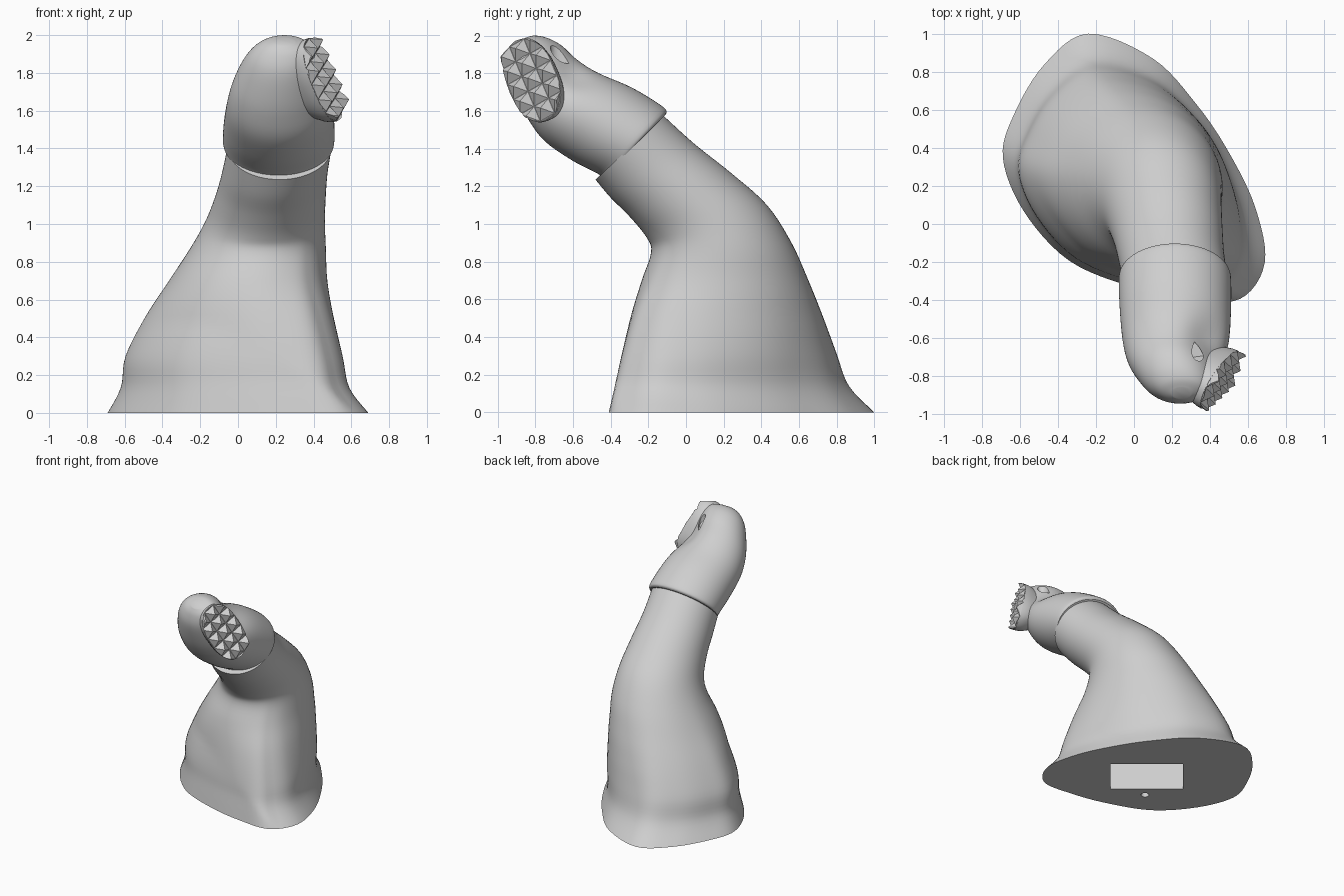
import bpy, bmesh, math
from mathutils import Vector, Matrix

if "Cube" in bpy.data.objects:
    bpy.data.objects.remove(bpy.data.objects["Cube"])

grey = bpy.data.materials.new("light_grey")
grey.use_nodes = True
grey.diffuse_color = (0.62, 0.62, 0.62, 1)
grey.node_tree.nodes["Principled BSDF"].inputs["Base Color"].default_value = (0.62, 0.62, 0.62, 1)


def finish(bm, name):
    bmesh.ops.recalc_face_normals(bm, faces=bm.faces)
    mesh = bpy.data.meshes.new(name)
    bm.to_mesh(mesh)
    bm.free()
    mesh.materials.append(grey)
    ob = bpy.data.objects.new(name, mesh)
    bpy.context.collection.objects.link(ob)
    return ob


def activate(ob):
    bpy.ops.object.select_all(action='DESELECT')
    ob.select_set(True)
    bpy.context.view_layer.objects.active = ob


def smooth(ob, angle=35):
    activate(ob)
    bpy.ops.object.shade_smooth_by_angle(angle=math.radians(angle))


def cut(ob, cutter):
    cutter.hide_render = True
    mod = ob.modifiers.new("cut", 'BOOLEAN')
    mod.operation = 'DIFFERENCE'
    mod.solver = 'EXACT'
    mod.object = cutter
    activate(ob)
    bpy.ops.object.modifier_apply(modifier=mod.name)
    bpy.data.objects.remove(cutter)


def spline(a, b, c, d, t):
    return 0.5 * (2 * b + (c - a) * t + (2 * a - 5 * b + 4 * c - d) * t * t
                  + (3 * b - a - 3 * c + d) * t ** 3)


def loft(bm, rings):
    loops = [[bm.verts.new(p) for p in ring] for ring in rings]
    n = len(loops[0])
    for lo, hi in zip(loops, loops[1:]):
        for i in range(n):
            j = (i + 1) % n
            bm.faces.new((lo[i], lo[j], hi[j], hi[i]))
    bm.faces.new(loops[0][::-1])
    bm.faces.new(loops[-1])


# Footprint of the base, normalised to a unit box
foot = [(.69, -.2), (.64, .09), (.5, .38), (.33, .63), (.1, .87), (-.24, 1), (-.47, .84),
        (-.63, .58), (-.69, .35), (-.58, .07), (-.34, -.19), (0, -.33), (.3, -.39), (.56, -.39)]
pts = [Vector((x / .69, (y - .295) / .705)) for x, y in foot]
outline = [spline(pts[i - 1], pts[i], pts[(i + 1) % len(pts)], pts[(i + 2) % len(pts)], k / 6)
           for i in range(len(pts)) for k in range(6)]


def section(s):
    """Ring between a front and a back point; the last value blends circle to footprint.
    The front right corner keeps the flatter footprint shape for longer."""
    fy, fz, by, bz, x0, x1, blend = s
    start, along = Vector((0, fy, fz)), Vector((0, by - fy, bz - fz))
    shape = [p.normalized().lerp(p, min(1, blend * (1 + max(0, -p.x - p.y)))) for p in outline]
    us, vs = [p.x for p in shape], [p.y for p in shape]
    ring = []
    for p in shape:
        u = (p.x - min(us)) / (max(us) - min(us))
        v = (p.y - min(vs)) / (max(vs) - min(vs))
        ring.append(start + along * v + Vector((x0 + (x1 - x0) * u, 0, 0)))
    return ring


def tube(sections, steps):
    keys = [Vector(s) for s in sections]
    rings = []
    for i in range(len(keys) - 1):
        a, d = keys[max(i - 1, 0)], keys[min(i + 2, len(keys) - 1)]
        rings += [section(spline(a, keys[i], keys[i + 1], d, k / steps)) for k in range(steps)]
    bm = bmesh.new()
    loft(bm, rings + [section(keys[-1])])
    return bm


# Flared base and bent neck
body = finish(tube([
    (-.41, 0, 1, 0, -.69, .69, 1),
    (-.38, .13, .865, .14, -.62, .59, .8),
    (-.345, .29, .80, .31, -.595, .555, .62),
    (-.29, .52, .73, .5, -.49, .505, .42),
    (-.235, .7, .65, .7, -.365, .473, .2),
    (-.185, .85, .56, .9, -.25, .465, .07),
    (-.21, .93, .43, 1.10, -.17, .46, 0),
    (-.30, 1.04, .24, 1.27, -.115, .465, 0),
    (-.40, 1.14, .045, 1.425, -.08, .475, 0),
    (-.48, 1.235, -.12, 1.575, -.055, .495, 0)], 5), "bent_body")

# Slot and screw hole under the base
turn = Matrix.Rotation(math.radians(140), 4, 'Z')
bm = bmesh.new()
bmesh.ops.create_cube(bm, size=1, matrix=Matrix.Translation((.02, .175, .1)) @ turn
                      @ Matrix.Diagonal((.55, .38, .5, 1)))
cut(body, finish(bm, "slot_cutter"))
bm = bmesh.new()
bmesh.ops.create_cone(bm, cap_ends=True, segments=24, radius1=.03, radius2=.03, depth=.4,
                      matrix=Matrix.Translation((-.15, -.05, .05)))
cut(body, finish(bm, "hole_cutter"))
smooth(body)

# Rounded head sleeve
bm = tube([
    (-.445, 1.243, -.105, 1.583, -.07, .50, 0),
    (-.465, 1.265, -.12, 1.62, -.08, .51, 0),
    (-.60, 1.335, -.28, 1.72, -.075, .51, 0),
    (-.75, 1.44, -.46, 1.80, -.06, .50, 0),
    (-.84, 1.56, -.57, 1.87, -.035, .47, 0),
    (-.90, 1.68, -.66, 1.95, .01, .44, 0),
    (-.94, 1.80, -.74, 1.99, .065, .41, 0),
    (-.94, 1.89, -.81, 2.0, .13, .37, 0),
    (-.92, 1.945, -.86, 1.985, .2, .3, 0)], 5)
# Soft hollow behind the pad
hollow = Vector((.42, -.61, 1.85))
for v in bm.verts:
    d = (v.co - hollow).length
    v.co -= Vector((.4, 0, .8)) * .06 * math.exp(-(d / .14) ** 2)
head = finish(bm, "rounded_head")

# Teardrop notch on top of the head
drop = []
for i in range(20):
    a = math.tau * i / 20
    drop.append((.33 + .036 * math.sin(a) * math.sin(a / 2) - .012 * math.cos(a),
                 -.67 + .05 * math.cos(a)))
bm = bmesh.new()
loft(bm, [[Vector((x, y, z)) for x, y in drop] for z in (1.84, 2.1)])
cut(head, finish(bm, "notch_cutter"))
smooth(head)

# Frame of the gripping pad: long axis, short axis, facing
facing = Vector((.87, -.43, .2)).normalized()
long_axis = Vector((.40, .33, -.83))
long_axis = (long_axis - facing * long_axis.dot(facing)).normalized()
short_axis = facing.cross(long_axis)
frame = Matrix((long_axis, short_axis, facing)).transposed().to_4x4()
frame.translation = (.475, -.83, 1.77)


def pad_ring(z, scale, count=48):
    ring = []
    for i in range(count):
        a = math.tau * i / count
        c, s = math.cos(a), math.sin(a)
        ring.append(Vector((.24 * scale * math.copysign(abs(c) ** .85, c),
                            .142 * scale * math.copysign(abs(s) ** .85, s), z)))
    return ring


# Neck that carries the pad
bm = bmesh.new()
loft(bm, [pad_ring(z, s) for z, s in
          ((-.28, .5), (-.2, .66), (-.14, .82), (-.09, .94), (-.055, .99), (-.03, 1))])
bm.transform(frame)
smooth(finish(bm, "pad_neck"))

# Grid of pyramid teeth trimmed to the pad outline
pitch, height = .092, .05
bm = bmesh.new()
for i in range(-3, 4):
    for j in range(-2, 3):
        place = Matrix.Translation((i * pitch, j * pitch, height / 2 - .031))
        bmesh.ops.create_cone(bm, cap_ends=True, segments=4, radius1=pitch / math.sqrt(2),
                              radius2=0, depth=height,
                              matrix=place @ Matrix.Rotation(math.pi / 4, 4, 'Z'))
edge = pad_ring(0, 1, 24)
for p, q in zip(edge, edge[1:] + edge[:1]):
    side = q - p
    bmesh.ops.bisect_plane(bm, geom=bm.verts[:] + bm.edges[:] + bm.faces[:], plane_co=p,
                           plane_no=(side.y, -side.x, 0), clear_outer=True)
bmesh.ops.holes_fill(bm, edges=[e for e in bm.edges if e.is_boundary], sides=0)
bm.transform(frame)
finish(bm, "pad_teeth")
